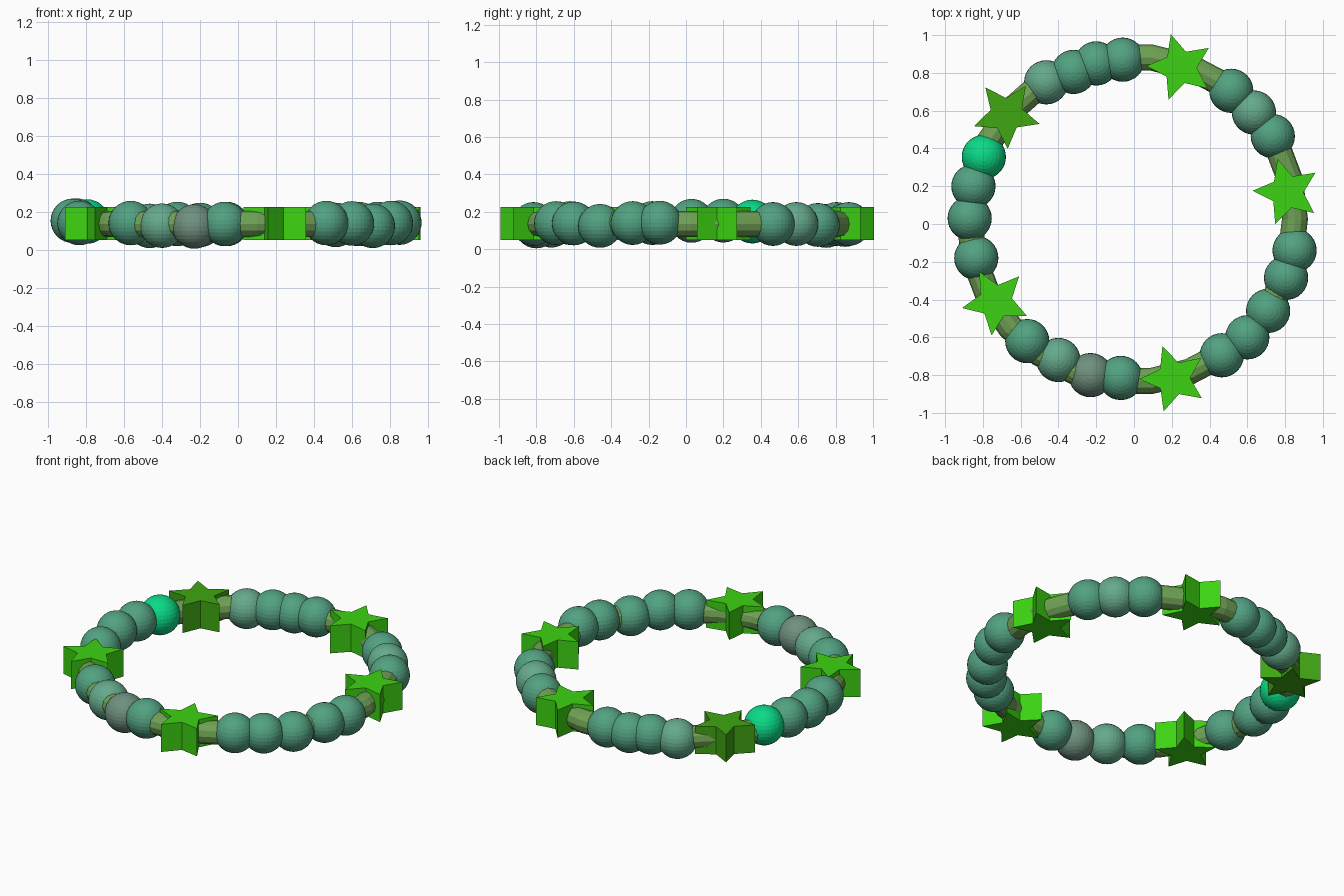
import bpy, bmesh, math

if "Cube" in bpy.data.objects:
    bpy.data.objects.remove(bpy.data.objects["Cube"])


def material(name, rgb):
    m = bpy.data.materials.new(name)
    m.diffuse_color = (*rgb, 1)
    m.use_nodes = True
    m.node_tree.nodes["Principled BSDF"].inputs["Base Color"].default_value = m.diffuse_color
    return m


BEAD = material("bead_green", (0.085, 0.36, 0.22))
PALE = material("bead_pale_green", (0.13, 0.40, 0.26))
GREY = material("bead_grey_green", (0.16, 0.28, 0.21))
BRIGHT = material("bead_bright_green", (0.003, 0.70, 0.24))
STAR = material("star_green", (0.045, 0.65, 0.006))
DARK_STAR = material("star_dark_green", (0.05, 0.38, 0.006))
CORD = material("cord_olive", (0.16, 0.36, 0.09))

MID_Z = 0.135


def star(name, x, y, turn, mat, r=0.182, inner=0.48, z0=0.05, z1=0.225):
    # five-pointed outline extruded upward
    bm = bmesh.new()
    ring = []
    for i in range(10):
        a = math.radians(turn + 36 * i)
        rad = r if i % 2 == 0 else r * inner
        ring.append(bm.verts.new((rad * math.cos(a), rad * math.sin(a), 0)))
    face = bm.faces.new(ring)
    top = bmesh.ops.extrude_face_region(bm, geom=[face])["geom"]
    bmesh.ops.translate(bm, vec=(0, 0, z1 - z0),
                        verts=[v for v in top if isinstance(v, bmesh.types.BMVert)])
    bmesh.ops.recalc_face_normals(bm, faces=bm.faces)
    me = bpy.data.meshes.new(name)
    bm.to_mesh(me)
    bm.free()
    me.materials.append(mat)
    ob = bpy.data.objects.new(name, me)
    ob.location = (x, y, z0)
    bpy.context.collection.objects.link(ob)


def bead(name, x, y, z, mat):
    bpy.ops.mesh.primitive_uv_sphere_add(segments=32, ring_count=16, radius=0.117,
                                         location=(x, y, z))
    ob = bpy.context.object
    ob.name = name
    ob.data.materials.append(mat)


# cord running through everything
bpy.ops.mesh.primitive_torus_add(major_segments=26, minor_segments=12, major_radius=0.862,
                                 minor_radius=0.069, location=(-0.01, 0.025, MID_Z))
cord = bpy.context.object
cord.name = "cord"
cord.data.materials.append(CORD)

# round beads, counter-clockwise groups between the stars
groups = {
    "back": [(-0.06, 0.87, 0.135, BEAD), (-0.20, 0.85, 0.13, BEAD),
             (-0.32, 0.805, 0.135, BEAD), (-0.465, 0.75, 0.125, PALE)],
    "left": [(-0.795, 0.355, 0.148, BRIGHT), (-0.85, 0.20, 0.153, BEAD),
             (-0.87, 0.03, 0.152, BEAD), (-0.835, -0.18, 0.14, BEAD)],
    "front": [(-0.565, -0.62, 0.14, BEAD), (-0.40, -0.72, 0.126, PALE),
              (-0.23, -0.80, 0.122, GREY), (-0.07, -0.815, 0.135, BEAD)],
    "right": [(0.465, -0.695, 0.14, BEAD), (0.60, -0.60, 0.138, BEAD),
              (0.71, -0.46, 0.125, BEAD), (0.805, -0.285, 0.14, BEAD),
              (0.85, -0.14, 0.142, BEAD)],
    "back_right": [(0.735, 0.465, 0.135, BEAD), (0.635, 0.59, 0.135, PALE),
                   (0.515, 0.705, 0.13, BEAD)],
}
for side, beads in groups.items():
    for i, b in enumerate(beads):
        bead(f"{side}_bead_{i + 1}", *b)

# star charms
for i, s in enumerate([(0.245, 0.83, 106, STAR), (0.81, 0.17, 106, STAR),
                       (0.21, -0.818, 109, STAR), (-0.732, -0.41, 47, STAR),
                       (-0.675, 0.58, 56, DARK_STAR)]):
    star(f"star_charm_{i + 1}", *s)
